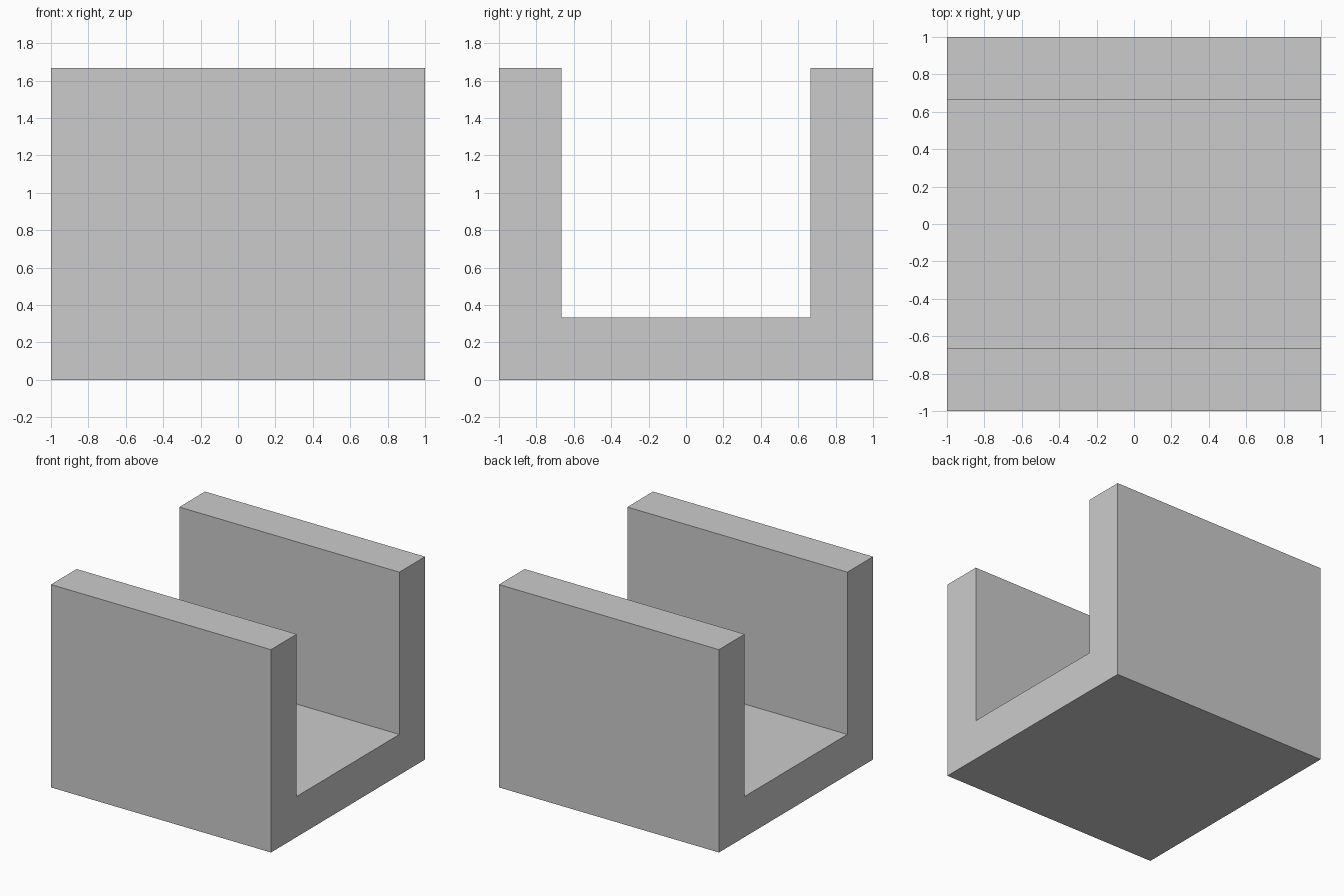
import bpy
import bmesh

if "Cube" in bpy.data.objects:
    bpy.data.objects.remove(bpy.data.objects["Cube"])

HALF = 1.0        # half width and half length
HEIGHT = 5 / 3
WALL = 1 / 3      # thickness of the walls and the floor
INNER = HALF - WALL

# U-shaped cross-section (y, z), extruded along x
profile = [(-HALF, 0), (HALF, 0), (HALF, HEIGHT), (INNER, HEIGHT),
           (INNER, WALL), (-INNER, WALL), (-INNER, HEIGHT), (-HALF, HEIGHT)]

bm = bmesh.new()
end_face = bm.faces.new([bm.verts.new((-HALF, y, z)) for y, z in profile])
result = bmesh.ops.extrude_face_region(bm, geom=[end_face], use_keep_orig=True)
moved = [g for g in result["geom"] if isinstance(g, bmesh.types.BMVert)]
bmesh.ops.translate(bm, verts=moved, vec=(2 * HALF, 0, 0))
bmesh.ops.recalc_face_normals(bm, faces=bm.faces)

# Channel block with two side walls and a floor
mesh = bpy.data.meshes.new("u_channel")
bm.to_mesh(mesh)
bm.free()
channel = bpy.data.objects.new("u_channel", mesh)
bpy.context.collection.objects.link(channel)
